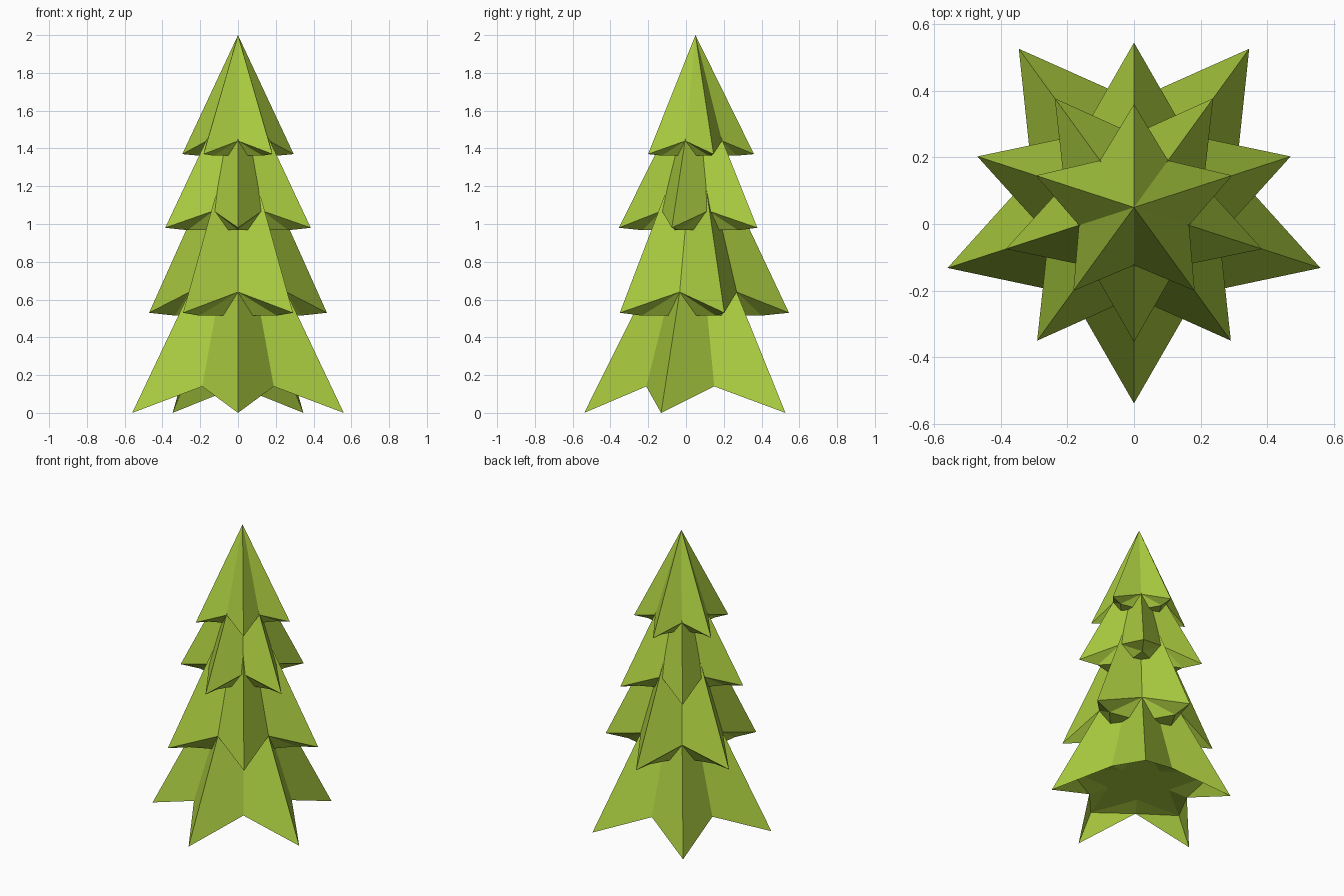
import bpy, bmesh
from math import sin, cos, pi

if "Cube" in bpy.data.objects:
    bpy.data.objects.remove(bpy.data.objects["Cube"])

CY = 0.05  # the trunk axis sits slightly behind the origin

green = bpy.data.materials.new("leaf_green")
green.diffuse_color = (0.40, 0.60, 0.05, 1)
green.use_nodes = True
green.node_tree.nodes["Principled BSDF"].inputs["Base Color"].default_value = green.diffuse_color


def star(bm, r_tip, r_notch, z_tip, z_notch, start):
    """Ring of ten vertices, alternating tips and notches."""
    ring = []
    for i in range(10):
        r, z = (r_notch, z_notch) if i % 2 else (r_tip, z_tip)
        a = start + i * pi / 5
        ring.append(bm.verts.new((r * cos(a), CY + r * sin(a), z)))
    return ring


def tier(name, outer, inner, apex, start):
    """Star-shaped cone with an underside stepping in to a smaller flat star."""
    bm = bmesh.new()
    edge = star(bm, *outer, start)
    base = star(bm, *inner, start)
    top = bm.verts.new((0, CY, apex))
    for i in range(10):
        j = (i + 1) % 10
        bm.faces.new((edge[i], edge[j], top))
        bm.faces.new((edge[j], edge[i], base[i], base[j]))
    bm.faces.new(base[::-1])
    bmesh.ops.triangulate(bm, faces=[f for f in bm.faces if len(f.verts) > 3])
    mesh = bpy.data.meshes.new(name)
    bm.to_mesh(mesh)
    bm.free()
    mesh.materials.append(green)
    bpy.context.collection.objects.link(bpy.data.objects.new(name, mesh))


# outer / inner star: tip radius, notch radius, tip height, notch height
FRONT, BACK = -pi / 2, pi / 2
tier("branches_bottom", (0.589, 0.322, 0.0, 0.14), (0.47, 0.20, 0.17, 0.17), 1.18, FRONT)
tier("branches_lower", (0.495, 0.27, 0.53, 0.64), (0.35, 0.19, 0.515, 0.515), 1.58, BACK)
tier("branches_upper", (0.405, 0.22, 0.98, 1.07), (0.28, 0.155, 0.967, 0.967), 1.80, FRONT)
tier("branches_top", (0.31, 0.174, 1.37, 1.44), (0.22, 0.12, 1.362, 1.362), 2.0, BACK)
